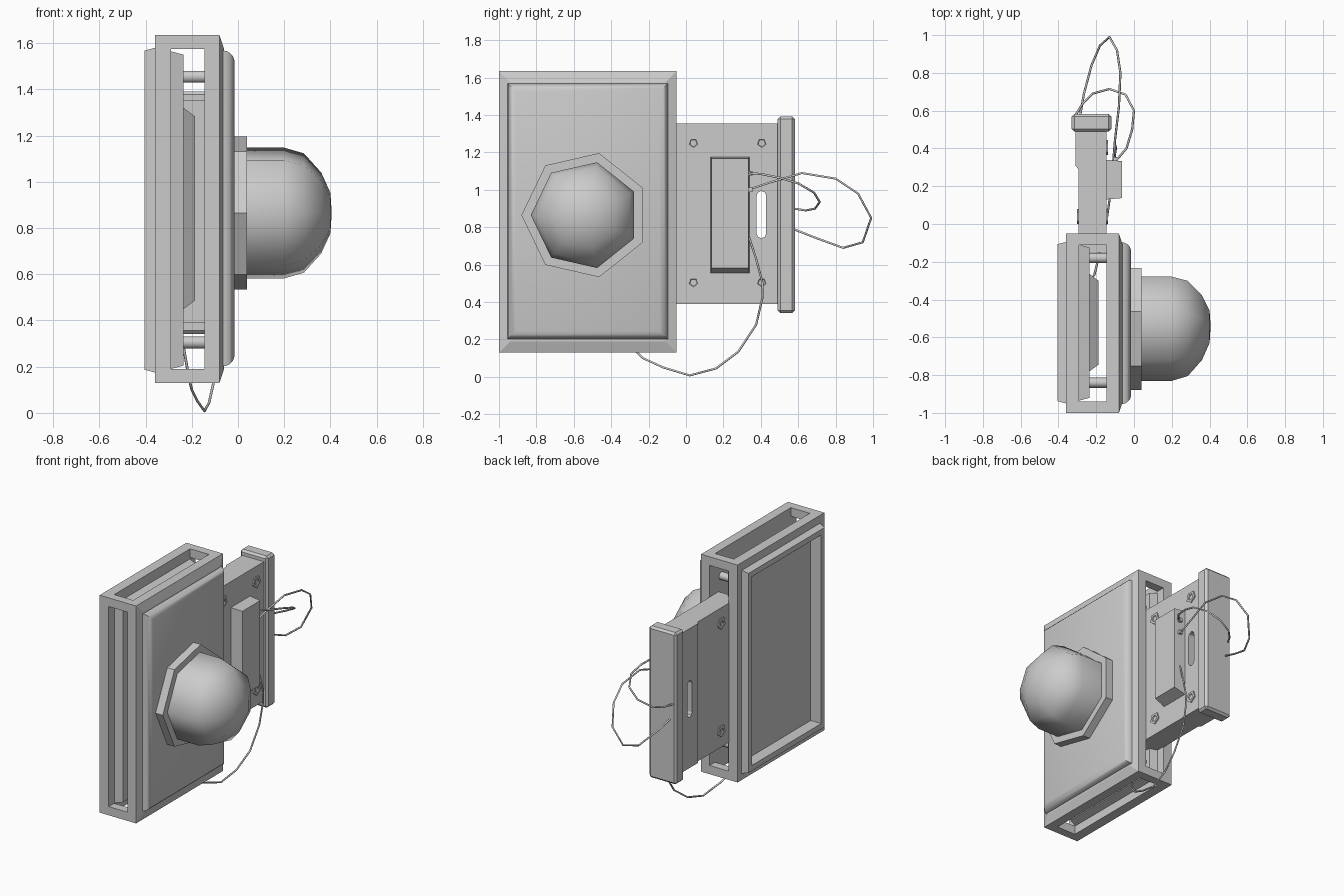
import bpy, bmesh, math

cube = bpy.data.objects.get("Cube")
if cube:
    bpy.data.objects.remove(cube, do_unlink=True)

grey = bpy.data.materials.new("plain_grey")
grey.use_nodes = True
grey.diffuse_color = (0.6, 0.6, 0.6, 1)
grey.node_tree.nodes["Principled BSDF"].inputs["Base Color"].default_value = (0.6, 0.6, 0.6, 1)


def activate(ob):
    bpy.ops.object.select_all(action='DESELECT')
    ob.select_set(True)
    bpy.context.view_layer.objects.active = ob


def loft(name, rings, smooth=None):
    """Skin a stack of equal-sized point rings and cap both ends."""
    bm = bmesh.new()
    loops = [[bm.verts.new(p) for p in ring] for ring in rings]
    n = len(loops[0])
    for a, b in zip(loops, loops[1:]):
        for i in range(n):
            j = (i + 1) % n
            bm.faces.new((a[i], a[j], b[j], b[i]))
    bm.faces.new(loops[0])
    bm.faces.new(loops[-1])
    bmesh.ops.recalc_face_normals(bm, faces=bm.faces)
    mesh = bpy.data.meshes.new(name)
    bm.to_mesh(mesh)
    bm.free()
    mesh.materials.append(grey)
    ob = bpy.data.objects.new(name, mesh)
    bpy.context.collection.objects.link(ob)
    if smooth:
        activate(ob)
        bpy.ops.object.shade_smooth_by_angle(angle=math.radians(smooth))
    return ob


def rect(x, y0, y1, z0, z1, inset=0):
    y0, y1, z0, z1 = y0 + inset, y1 - inset, z0 + inset, z1 - inset
    return [(x, y0, z0), (x, y1, z0), (x, y1, z1), (x, y0, z1)]


def ngon(x, y, z, r, sides, turn=0.0):
    angles = [turn + math.tau * i / sides for i in range(sides)]
    return [(x, y + r * math.cos(a), z + r * math.sin(a)) for a in angles]


def block(name, x0, x1, *yz):
    return loft(name, [rect(x0, *yz), rect(x1, *yz)])


def modify(ob, kind, **settings):
    mod = ob.modifiers.new(kind, kind)
    for key, value in settings.items():
        setattr(mod, key, value)
    activate(ob)
    bpy.ops.object.modifier_apply(modifier=mod.name)


def cut(ob, cutter):
    cutter.hide_render = True
    modify(ob, 'BOOLEAN', operation='DIFFERENCE', solver='EXACT', object=cutter)
    bpy.data.objects.remove(cutter, do_unlink=True)


# Open housing frame with windows on its four edges and its rear
outer = (-1.0, -0.05, 0.13, 1.635)
frame = loft("housing_frame", [rect(-0.36, *outer), rect(-0.08, *outer),
                               rect(-0.06, *outer, 0.06)])
cut(frame, block("cutter", -0.29, -0.145, -1.2, 0.2, 0.19, 1.575))
cut(frame, block("cutter", -0.29, -0.145, -0.94, -0.11, -0.1, 1.8))
cut(frame, block("cutter", -0.5, -0.2, -0.925, -0.12, 0.2, 1.555))

# Front cover with soft rounded rim
cover = (-0.955, -0.095, 0.2, 1.57)
steps = [(-0.075, 0), (-0.05, 0.004), (-0.035, 0.012), (-0.022, 0.026), (-0.015, 0.045)]
loft("front_cover", [rect(x, *cover, i) for x, i in steps], smooth=50)

# Rear panel with recessed face, and the thick pad behind it
panel = (-0.95, -0.095, 0.175, 1.58)
steps = [(-0.325, 0.05), (-0.405, 0.05), (-0.405, 0.012), (-0.36, 0),
         (-0.355, 0.015), (-0.29, 0.015), (-0.235, 0.03)]
loft("rear_panel", [rect(x, *panel, i) for x, i in steps])
pad = (-0.78, -0.265, 0.45, 1.32)
loft("inner_pad", [rect(-0.25, *pad), rect(-0.235, *pad), rect(-0.187, *pad, 0.036)])

# Standoff rods between panel and cover
for y in (-0.18, -0.84):
    for z in (0.305, 1.455):
        loft("standoff_rod", [ngon(x, y, z, 0.027, 10) for x in (-0.24, -0.14)], smooth=40)

# Seven-sided flange and dome
loft("dome_flange", [ngon(x, -0.54, 0.865, 0.34, 7, math.pi) for x in (-0.02, 0.04)])
profile = [(0.03, 0.29), (0.2, 0.29), (0.285, 0.265), (0.36, 0.18), (0.4, 0.09), (0.405, 0.01)]
loft("dome", [ngon(x, -0.54, 0.865, r, 7, math.pi) for x, r in profile], smooth=62)

# Mounting bracket with a rounded slot
plan = [(-0.145, -0.15), (-0.145, 0.51), (-0.31, 0.51), (-0.31, 0.31),
        (-0.295, 0.29), (-0.295, -0.15)]
bracket = loft("mounting_bracket", [[(x, y, z) for x, y in plan] for z in (0.39, 1.355)])
slot = []
for i in range(10):
    a = math.pi * (i % 5) / 4 + (math.pi if i > 4 else 0)
    mid = 0.968 if i < 5 else 0.767
    slot.append((0.403 + 0.026 * math.cos(a), mid + 0.026 * math.sin(a)))
cut(bracket, loft("cutter", [[(x, y, z) for y, z in slot] for x in (-0.5, 0.1)]))

# End lip of the bracket
lip = block("bracket_lip", -0.33, -0.12, 0.49, 0.582, 0.342, 1.392)
modify(lip, 'BEVEL', width=0.014, segments=1)

# Five-sided hollow bolts through the bracket
for y in (0.04, 0.405):
    for z in (0.505, 1.25):
        steps = [(-0.29, 0.02), (-0.303, 0.02), (-0.303, 0.042), (-0.137, 0.042),
                 (-0.137, 0.024), (-0.143, 0.02)]
        loft("bolt", [ngon(x, y, z, r, 5, -math.pi / 2) for x, r in steps])

# Module box with sloping ends
box_back = [(-0.15, 0.13, 0.553), (-0.15, 0.34, 0.553), (-0.15, 0.34, 1.176), (-0.15, 0.13, 1.176)]
box_front = [(-0.063, 0.137, 0.582), (-0.063, 0.333, 0.582), (-0.063, 0.333, 1.168), (-0.063, 0.137, 1.168)]
loft("module_box", [box_back, box_front])


# Loose wires
def wire(name, points):
    curve = bpy.data.curves.new(name, 'CURVE')
    curve.dimensions = '3D'
    curve.bevel_depth = 0.006
    curve.bevel_resolution = 1
    curve.use_fill_caps = True
    spline = curve.splines.new('POLY')
    spline.points.add(len(points) - 1)
    for point, co in zip(spline.points, points):
        point.co = (*co, 1)
    curve.materials.append(grey)
    ob = bpy.data.objects.new(name, curve)
    bpy.context.collection.objects.link(ob)
    activate(ob)
    bpy.ops.object.convert(target='MESH')


wire("long_loop_wire", [
    (-0.11, 0.33, 1.0), (-0.1, 0.45, 1.04), (-0.08, 0.62, 1.09), (-0.072, 0.8, 1.06),
    (-0.09, 0.92, 0.98), (-0.13, 0.99, 0.85), (-0.18, 0.945, 0.72), (-0.225, 0.84, 0.69),
    (-0.265, 0.69, 0.745), (-0.285, 0.575, 0.79)])
wire("short_loop_wire", [
    (-0.1, 0.33, 1.09), (-0.04, 0.4, 1.085), (-0.01, 0.5, 1.065), (0.0, 0.6, 1.035),
    (-0.045, 0.685, 0.985), (-0.13, 0.715, 0.935), (-0.22, 0.69, 0.9),
    (-0.27, 0.64, 0.89), (-0.31, 0.575, 0.9)])
wire("hanging_wire", [
    (-0.11, 0.33, 0.77), (-0.1, 0.375, 0.63), (-0.095, 0.41, 0.5), (-0.095, 0.408, 0.42),
    (-0.1, 0.375, 0.28), (-0.105, 0.28, 0.135), (-0.125, 0.16, 0.045), (-0.145, 0.02, 0.008),
    (-0.175, -0.12, 0.05), (-0.2, -0.23, 0.1), (-0.21, -0.27, 0.14), (-0.235, -0.3, 0.28)])

# Wire plugs on the module box
for z in (1.0, 1.09):
    block("wire_plug", -0.112, -0.09, 0.33, 0.355, z - 0.012, z + 0.012)
